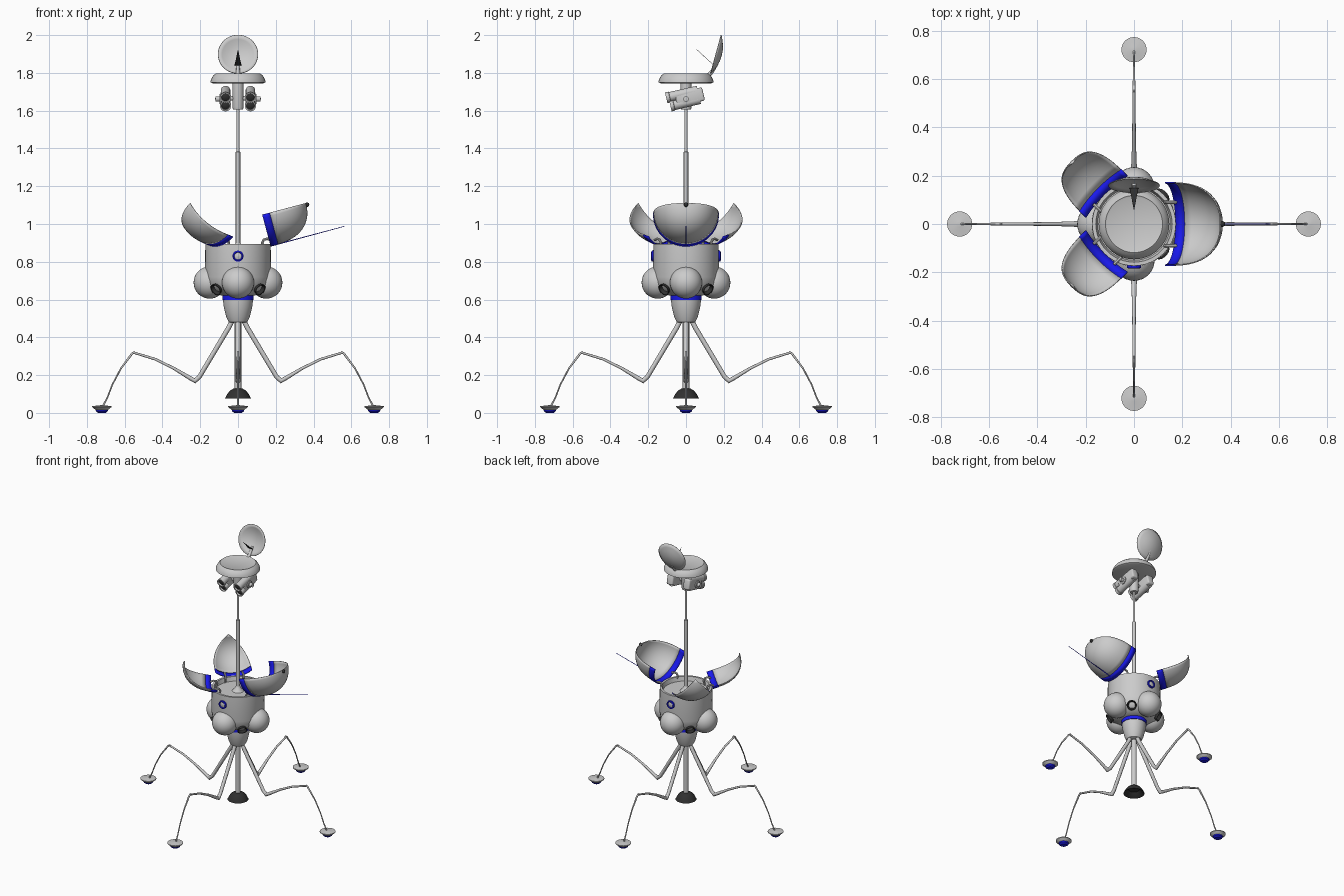
import bpy, bmesh
from math import radians, sin, cos, pi
from mathutils import Matrix, Vector

if "Cube" in bpy.data.objects:
    bpy.data.objects.remove(bpy.data.objects["Cube"])

def material(name, rgb):
    m = bpy.data.materials.new(name)
    m.diffuse_color = (*rgb, 1)
    m.use_nodes = True
    m.node_tree.nodes["Principled BSDF"].inputs["Base Color"].default_value = m.diffuse_color
    return m

BLUE = material("blue", (0.01, 0.01, 0.85))
DARK = material("dark", (0.03, 0.03, 0.03))
T = Matrix.Translation
def R(deg, axis): return Matrix.Rotation(radians(deg), 4, axis)

def finish(name, bm, mat=None, matrix=None, smooth=True, thick=0):
    bmesh.ops.remove_doubles(bm, verts=bm.verts, dist=1e-5)
    bmesh.ops.recalc_face_normals(bm, faces=bm.faces)
    me = bpy.data.meshes.new(name)
    bm.to_mesh(me)
    bm.free()
    ob = bpy.data.objects.new(name, me)
    bpy.context.collection.objects.link(ob)
    if matrix is not None:
        ob.matrix_world = matrix
    if mat:
        me.materials.append(mat)
    if thick:
        s = ob.modifiers.new("shell", 'SOLIDIFY')
        s.thickness, s.offset = thick, 0
    if smooth:
        bpy.ops.object.select_all(action='DESELECT')
        ob.select_set(True)
        bpy.context.view_layer.objects.active = ob
        bpy.ops.object.shade_smooth_by_angle(angle=radians(35))
    return ob

def lathe(name, profile, mat=None, matrix=None, half=180, steps=40, thick=0):
    """Revolve an (r, z) profile around z from -half to +half degrees."""
    bm = bmesh.new()
    a = radians(-half)
    vs = [bm.verts.new((r * cos(a), r * sin(a), z)) for r, z in profile]
    es = [bm.edges.new(p) for p in zip(vs, vs[1:])]
    bmesh.ops.spin(bm, geom=vs + es, cent=(0, 0, 0), axis=(0, 0, 1),
                   angle=radians(2 * half), steps=steps)
    return finish(name, bm, mat, matrix, thick=thick)

def tube(name, pts, radii, mat=None, matrix=None, sides=12):
    """Tapered tube through points, mitred at the bends."""
    bm = bmesh.new()
    pts = [Vector(p) for p in pts]
    rings = []
    for i, p in enumerate(pts):
        d = (pts[min(i + 1, len(pts) - 1)] - pts[max(i - 1, 0)]).normalized()
        side = d.orthogonal().normalized() if abs(d.y) > 0.9 else d.cross(Vector((0, 1, 0))).normalized()
        up = d.cross(side)
        rings.append([bm.verts.new(p + radii[i] * (side * cos(2 * pi * k / sides) + up * sin(2 * pi * k / sides)))
                      for k in range(sides)])
    for a, b in zip(rings, rings[1:]):
        for k in range(sides):
            bm.faces.new((a[k], a[k - 1], b[k - 1], b[k]))
    bm.faces.new(rings[0])
    bm.faces.new(rings[-1])
    return finish(name, bm, mat, matrix)

def ball(name, loc, r, mat=None, matrix=Matrix()):
    bm = bmesh.new()
    bmesh.ops.create_uvsphere(bm, u_segments=32, v_segments=18, radius=r)
    return finish(name, bm, mat, matrix @ T(loc))

# Hull, lower cone with blue band, central strut and engine bell
lathe("hull", [(0, .865), (.15, .865), (.158, .895), (.173, .895), (.175, .72), (.168, .68),
               (.145, .645), (.09, .622), (0, .622)], steps=48)
lathe("lower_cone", [(.08, .63), (.08, .6), (.075, .56), (.063, .51), (.05, .482), (.043, .478), (0, .478)])
lathe("cone_band", [(.078, .625), (.083, .625), (.083, .598), (.078, .598)], BLUE)
lathe("central_strut", [(.018, .48), (.018, .12)], steps=20)
lathe("engine_bell", [(0, .128), (.025, .128), (.042, .118), (.058, .098), (.069, .076),
                      (.062, .078), (.035, .105), (0, .11)], DARK)

# Spherical tanks, legs, feet and diagonal thrusters
for i in range(4):
    q = R(90 * i, 'Z')
    ball(f"tank_{i}", (.15, 0, .69), .085, matrix=q)
    tube(f"upper_leg_{i}", [(.03, 0, .49), (.05, 0, .45), (.205, 0, .19), (.228, 0, .17), (.25, 0, .182),
                            (.34, 0, .236), (.44, 0, .285), (.555, 0, .32)],
         [.013, .013, .012, .014, .011, .008, .007, .006], matrix=q)
    tube(f"lower_leg_{i}", [(.545, 0, .322), (.56, 0, .315), (.62, 0, .235), (.665, 0, .15), (.69, 0, .085), (.715, 0, .035)],
         [.006, .006, .0045, .004, .004, .005], matrix=q)
    foot = q @ T((.721, 0, 0))
    lathe(f"foot_{i}", [(0, .042), (.012, .04), (.052, .036), (.052, .031), (.033, .016)], matrix=foot, steps=32)
    lathe(f"foot_pad_{i}", [(.034, .02), (.031, .008), (.02, 0), (0, 0)], BLUE, foot, steps=32)
    nozzle = R(45 + 90 * i, 'Z') @ T((.105, 0, .69)) @ R(122, 'Y')
    lathe(f"thruster_{i}", [(0, 0), (.014, 0), (.018, .03), (.028, .055), (.034, .075),
                            (.029, .074), (.014, .04), (0, .035)], DARK, nozzle, steps=24)

# Portholes front and back
for i, side in enumerate(("front", "back")):
    m = R(180 * i, 'Z') @ T((0, -.168, .83)) @ R(90, 'X')
    lathe(f"{side}_porthole_ring", [(.019, 0), (.019, .013), (.023, .016), (.029, .013), (.029, 0)], BLUE, m, steps=28)
    lathe(f"{side}_porthole_glass", [(.02, .009), (.006, .012), (0, .013)], None, m, steps=20)

# Opened dome: one half petal and two quarter petals on hinges
dome = [(.17 * cos(t) ** .87, .04 + .197 * sin(t) ** .87) for t in [pi / 2 * k / 14 for k in range(14)]] + [(0, .237)]
for name, az, half, off in (("half_petal", 0, 90, .09), ("left_back_petal", 135, 45, .06), ("left_front_petal", 225, 45, .06)):
    base = R(az, 'Z')
    m = base @ T((.172, 0, .885)) @ R(75, 'Y') @ T((-.17, 0, 0))
    lathe(name, dome, None, m, half, half // 3, .005)
    lathe(name + "_band", [(.171, 0), (.171, .041)], BLUE, m, half, half // 3, .007)
    for s in (-1, 1):
        tube(name + "_hinge", [(x, s * off, z) for x, z in ((.138, .868), (.128, .9), (.137, .917), (.155, .922), (.175, .915))],
             [.007] * 5, matrix=base, sides=8)
    if half == 90:
        ball("petal_tip_knob", (.01, 0, .243), .012, DARK, m)
        tube("petal_antenna", [(.172, 0, .0), (.172, 0, .405)], [.003, .0015], BLUE, m, sides=8)

# Mast and neck
lathe("mast_collar", [(.04, .864), (.02, .885), (.013, .9)], steps=24)
lathe("mast", [(.012, .865), (.012, 1.38), (.008, 1.385), (.008, 1.62)], steps=16)
lathe("neck", [(0, 1.605), (.026, 1.605), (.03, 1.62), (.03, 1.75)], steps=24)

# Head cover
lathe("head", [(0, 1.745), (.135, 1.745), (.146, 1.75), (.143, 1.765), (.132, 1.785), (.118, 1.797),
               (.112, 1.794), (0, 1.794)], steps=48)

# Twin camera pods, tilted down to the front
for side, s in (("left", -1), ("right", 1)):
    pod = T((s * .066, 0, 1.668)) @ R(13, 'X')
    bm = bmesh.new()
    bmesh.ops.create_cube(bm, size=1, matrix=T((0, .02, 0)) @ Matrix.Diagonal((.05, .15, .072, 1)))
    bmesh.ops.bevel(bm, geom=bm.edges[:], offset=.01, segments=3, affect='EDGES', profile=.5)
    finish(side + "_camera_body", bm, None, pod)
    for j, z in enumerate((-.024, .024)):
        m = pod @ T((0, -.02, z)) @ R(90, 'X')
        length = .07 + .012 * j
        lathe(f"{side}_camera_tube_{j}", [(0, -.09), (.025, -.09), (.026, length - .02), (.029, length - .018), (.029, length),
                                          (.022, length), (.02, length - .015)], None, m, steps=24)
        lathe(f"{side}_camera_lens_{j}", [(.023, length - .012), (.012, length - .007), (0, length - .005)], DARK, m, steps=20)
    knob = T((s * .085, 0, 1.662)) @ R(90 * s, 'Y')
    lathe(side + "_camera_axle", [(.026, 0), (.026, .012), (.014, .014), (.014, .034), (0, .036)], None, knob, steps=20)
tube("camera_crossbar", [(-.06, 0, 1.665), (.06, 0, 1.665)], [.012, .012])

# Dish antenna with triangular feed plate and post
dish = T((0, .158, 1.899)) @ R(74.6, 'X')
lathe("dish", [(0, -.03), (.03, -.028), (.06, -.02), (.085, -.01), (.106, 0)], None, dish, steps=40, thick=.004)
bm = bmesh.new()
bm.faces.new([bm.verts.new(p) for p in ((-.018, .148, 1.84), (.018, .148, 1.84), (0, .055, 1.925))])
finish("dish_feed", bm, DARK, smooth=False, thick=.002)
tube("dish_post", [(0, .118, 1.785), (0, .14, 1.81), (0, .165, 1.85)], [.012, .01, .008])
